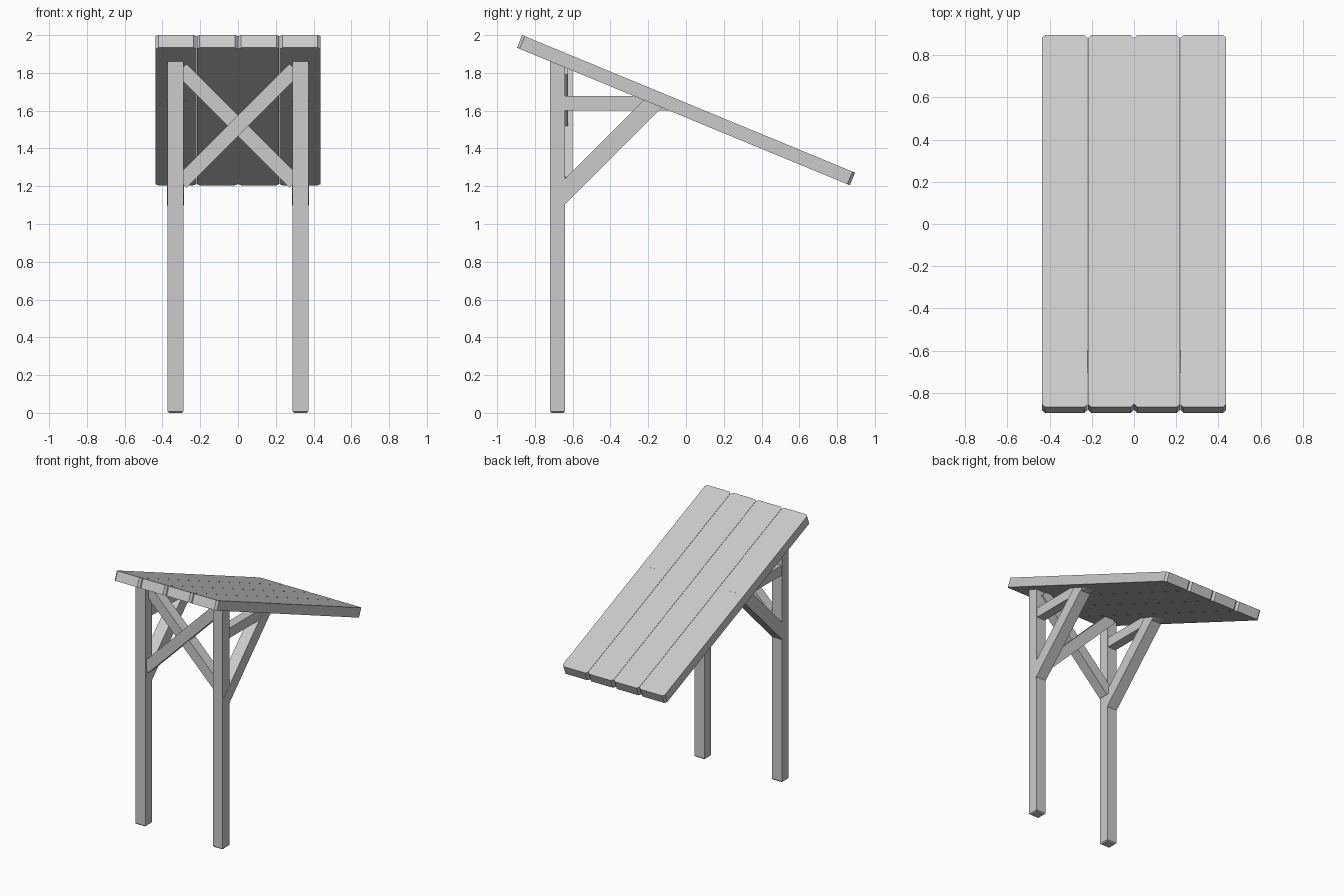
import bpy, bmesh, math
from mathutils import Matrix, Vector

if "Cube" in bpy.data.objects:
    bpy.data.objects.remove(bpy.data.objects["Cube"])


def beam(name, size, loc, rot=(0, 0, 0), bevel=0.0, pick=None):
    """Box with chamfers on the edges chosen by pick(edge direction, edge middle)."""
    bm = bmesh.new()
    bmesh.ops.create_cube(bm, size=1)
    bmesh.ops.scale(bm, vec=size, verts=bm.verts)
    if bevel:
        edges = [e for e in bm.edges
                 if pick((e.verts[1].co - e.verts[0].co).normalized(),
                         (e.verts[0].co + e.verts[1].co) / 2)]
        bmesh.ops.bevel(bm, geom=edges, offset=bevel, segments=1,
                        affect='EDGES', profile=0.5)
    me = bpy.data.meshes.new(name)
    bm.to_mesh(me)
    bm.free()
    ob = bpy.data.objects.new(name, me)
    ob.location = loc
    ob.rotation_euler = rot
    bpy.context.collection.objects.link(ob)
    return ob


# Sloping roof of four planks with clipped corners
slope = math.radians(-22.45)
pitch = 0.219
for i in range(4):
    beam("roof_plank", (pitch - 0.002, 1.907, 0.072),
         ((i - 1.5) * pitch, 0, 1.6025), (slope, 0, 0),
         0.015, lambda d, m: abs(d.z) > 0.9)

for side, label in ((-1, "left"), (1, "right")):
    x = side * 0.331
    # Post, chamfered at the foot
    beam(label + "_post", (0.085, 0.08, 1.86), (x, -0.68, 0.93), (0, 0, 0),
         0.008, lambda d, m: abs(d.z) < 0.1 and m.z < 0)
    # Horizontal arm from post to roof
    beam(label + "_arm", (0.072, 0.595, 0.077), (x, -0.3825, 1.6385))
    # Diagonal strut from post to roof
    a, b = Vector((x, -0.68, 1.1325)), Vector((x, -0.155, 1.6575))
    beam(label + "_strut", (0.088, (b - a).length, 0.095), (a + b) / 2,
         (math.radians(45), 0, 0))

# Crossed braces between the posts
for name, y, turn in (("rising_brace", -0.665, -45), ("falling_brace", -0.64, 45)):
    beam(name, (0.85, 0.08, 0.08), (0, y, 1.52), (0, math.radians(turn), 0))
